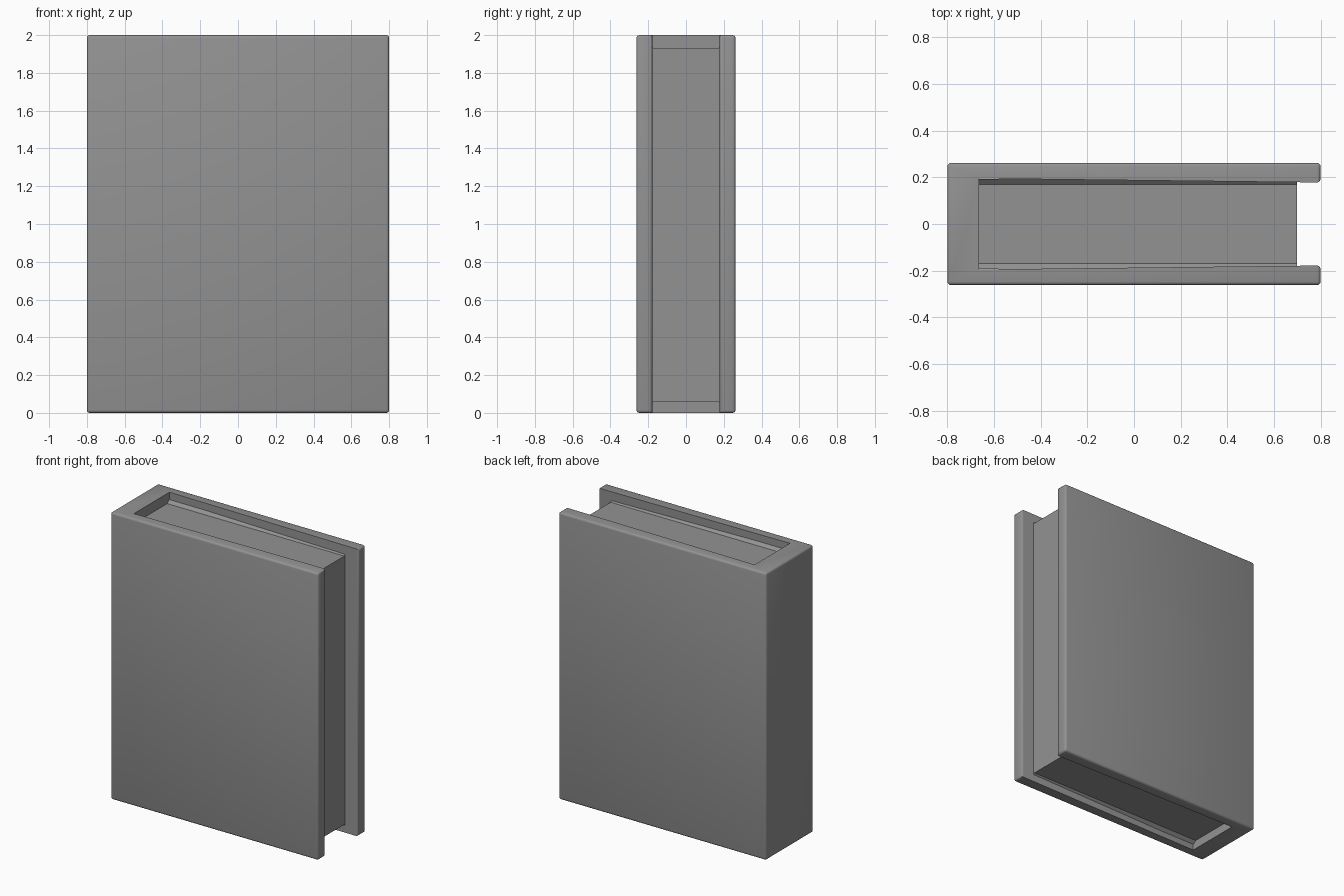
import bpy, bmesh

if "Cube" in bpy.data.objects:
    bpy.data.objects.remove(bpy.data.objects["Cube"])


def prism(name, profile, z0, z1):
    """Extrude an XY outline from z0 to z1."""
    bm = bmesh.new()
    base = bm.faces.new([bm.verts.new((x, y, z0)) for x, y in profile])
    top = bmesh.ops.extrude_face_region(bm, geom=[base])["geom"]
    bmesh.ops.translate(bm, vec=(0, 0, z1 - z0),
                        verts=[v for v in top if isinstance(v, bmesh.types.BMVert)])
    bmesh.ops.recalc_face_normals(bm, faces=bm.faces)
    mesh = bpy.data.meshes.new(name)
    bm.to_mesh(mesh)
    bm.free()
    obj = bpy.data.objects.new(name, mesh)
    bpy.context.collection.objects.link(obj)
    return obj


def bevel(obj, width, segments, keep):
    """Bevel only the edges accepted by keep(edge)."""
    bm = bmesh.new()
    bm.from_mesh(obj.data)
    bmesh.ops.bevel(bm, geom=[e for e in bm.edges if keep(e)], offset=width,
                    segments=segments, profile=0.5, affect='EDGES')
    bm.to_mesh(obj.data)
    bm.free()


# Cover: C-shaped section, boards slightly thicker at the open side
half = [(-0.8, 0.262), (0.8, 0.262), (0.8, 0.178), (-0.665, 0.195)]
cover = prism("cover", half + [(x, -y) for x, y in reversed(half)], 0, 2)


def outer_edge(e):
    return all(abs(v.co.y) > 0.25 or v.co.x > 0.79 for v in e.verts)


bevel(cover, 0.015, 3, outer_edge)

# Page block: recessed at top, bottom and fore edge
pages = prism("pages", [(-0.68, -0.192), (0.7, -0.192), (0.7, 0.192), (-0.68, 0.192)],
              0.06, 1.93)
bevel(pages, 0.022, 1, lambda e: abs(e.verts[0].co.x - e.verts[1].co.x) > 1)

# Long page edges flare outward where they meet the boards
for v in pages.data.vertices:
    if abs(v.co.y) > 0.19:
        v.co.z = 1.95 if v.co.z > 1 else 0.04

# Dark grey finish, smooth rounded edges with crisp corners
grey = bpy.data.materials.new("dark_grey")
grey.diffuse_color = (0.29, 0.29, 0.29, 1)
grey.use_nodes = True
grey.node_tree.nodes["Principled BSDF"].inputs["Base Color"].default_value = grey.diffuse_color
for obj in (cover, pages):
    obj.data.materials.append(grey)
    bpy.ops.object.select_all(action='DESELECT')
    obj.select_set(True)
    bpy.context.view_layer.objects.active = obj
    bpy.ops.object.shade_smooth_by_angle(angle=0.6)
